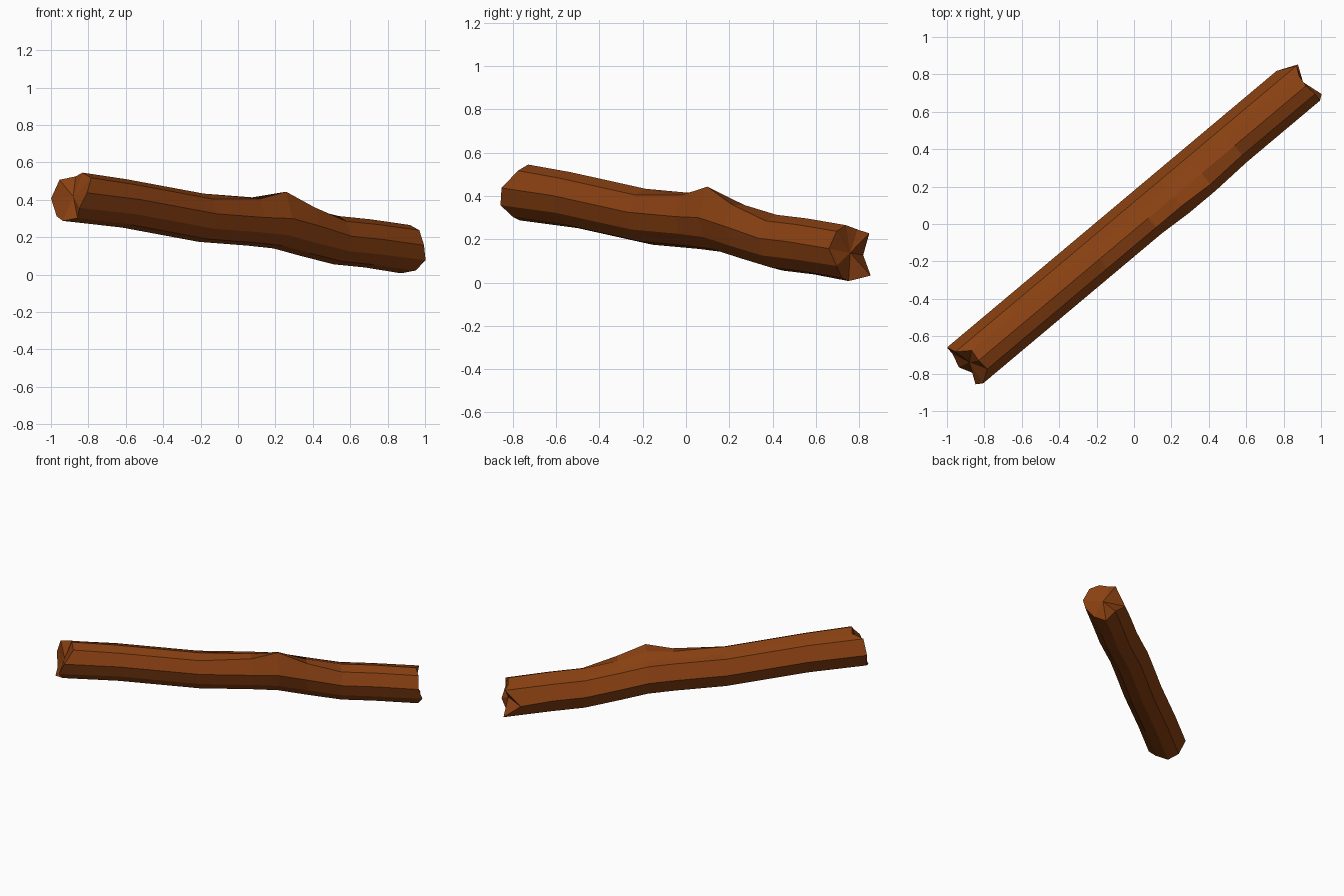
import bpy, bmesh, math
from mathutils import Matrix

if "Cube" in bpy.data.objects:
    bpy.data.objects.remove(bpy.data.objects["Cube"], do_unlink=True)

# Bark colour
bark = bpy.data.materials.new("warm_brown_bark")
bark.use_nodes = True
bark.diffuse_color = (0.25, 0.052, 0.006, 1)
bark.node_tree.nodes["Principled BSDF"].inputs["Base Color"].default_value = bark.diffuse_color

# Faceted cross-section: sideways offset, height from the core
section = [(-.025, .128), (-.09, .10), (-.134, .02), (-.112, -.06), (-.06, -.115),
           (.015, -.13), (.09, -.105), (.137, -.01), (.09, .09), (.04, .108)]

# Sagging core: distance along the log, height
core = [(-.8, .382), (-.26, .305), (.08, .285), (.26, .27), (.45, .23), (.68, .185), (.9, .168)]

# Splintered ends: distance along the log of each section corner
end_low = [-1.105, -1.10, -1.166, -1.20, -1.17, -1.21, -1.19, -1.19, -1.17, -1.10]
end_high = [1.18, 1.19, 1.186, 1.215, 1.19, 1.15, 1.22, 1.11, 1.21, 1.185]

# Knot swelling on the upper front edge: (station, corner) -> shift
knot = {(3, 1): (0, .073), (3, 0): (0, .02), (2, 1): (0, .02), (4, 1): (-.01, .03),
        (3, 2): (-.01, .01), (4, 2): (-.01, .01), (2, 9): (0, -.01)}


def build_log():
    bm = bmesh.new()

    def end_ring(distances, height):
        return [bm.verts.new((s, v, height + w)) for s, (v, w) in zip(distances, section)]

    rings = [end_ring(end_low, .417)]
    for i, (s, z) in enumerate(core):
        ring = []
        for j, (v, w) in enumerate(section):
            dv, dw = knot.get((i, j), (0, 0))
            ring.append(bm.verts.new((s, v + dv, z + w + dw)))
        rings.append(ring)
    rings.append(end_ring(end_high, .137))

    # Bark faces between neighbouring rings
    n = len(section)
    for a, b in zip(rings, rings[1:]):
        for j in range(n):
            k = (j + 1) % n
            bm.faces.new((a[j], a[k], b[k], b[j]))

    # Broken end caps fanned around a centre point
    for ring, s, z in ((rings[0], -1.15, .417), (rings[-1], 1.18, .137)):
        hub = bm.verts.new((s, 0, z))
        for j in range(n):
            bm.faces.new((ring[j], ring[(j + 1) % n], hub))

    bmesh.ops.recalc_face_normals(bm, faces=bm.faces)
    bm.transform(Matrix.Rotation(math.radians(40), 4, 'Z'))
    mesh = bpy.data.meshes.new("log")
    bm.to_mesh(mesh)
    bm.free()
    mesh.materials.append(bark)
    log = bpy.data.objects.new("log", mesh)
    bpy.context.collection.objects.link(log)


build_log()
